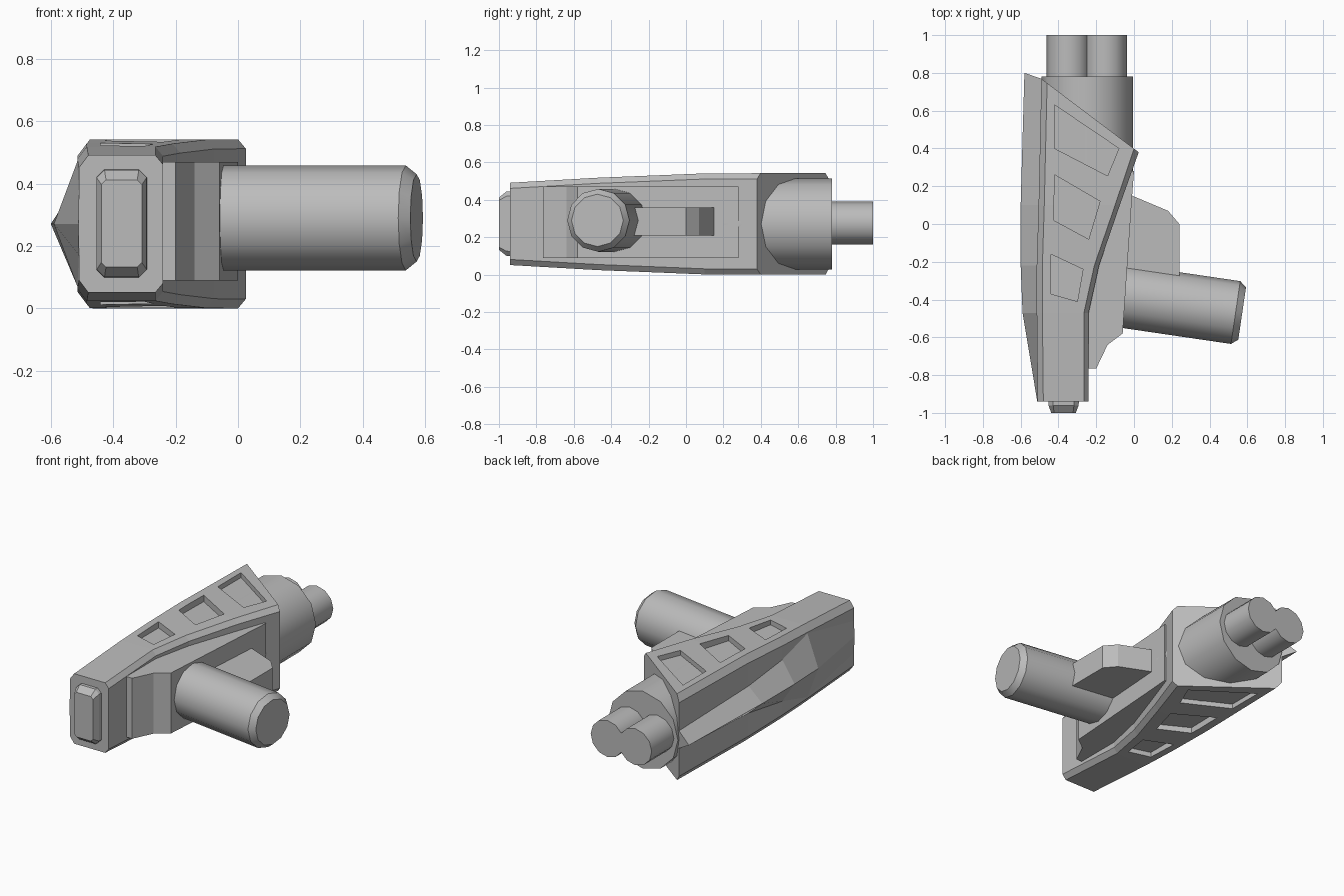
import bpy, bmesh, math
from mathutils import Vector, Matrix

cube = bpy.data.objects.get("Cube")
if cube:
    bpy.data.objects.remove(cube, do_unlink=True)

grey = bpy.data.materials.new("plain_grey")
grey.use_nodes = True
grey.diffuse_color = (0.5, 0.5, 0.5, 1)
bsdf = next(n for n in grey.node_tree.nodes if n.type == 'BSDF_PRINCIPLED')
bsdf.inputs["Base Color"].default_value = (0.5, 0.5, 0.5, 1)
MID = 0.271  # height of the symmetry plane


def loft(name, rings, smooth=None):
    """Skin a row of equal closed rings and cap both ends."""
    bm = bmesh.new()
    rows = [[bm.verts.new(p) for p in ring] for ring in rings]
    n = len(rows[0])
    for a, b in zip(rows, rows[1:]):
        for i in range(n):
            j = (i + 1) % n
            bm.faces.new((a[i], a[j], b[j], b[i]))
    bm.faces.new(rows[0])
    bm.faces.new(rows[-1])
    bmesh.ops.recalc_face_normals(bm, faces=bm.faces)
    mesh = bpy.data.meshes.new(name)
    bm.to_mesh(mesh)
    bm.free()
    mesh.materials.append(grey)
    obj = bpy.data.objects.new(name, mesh)
    bpy.context.collection.objects.link(obj)
    if smooth:
        bpy.ops.object.select_all(action='DESELECT')
        obj.select_set(True)
        bpy.context.view_layer.objects.active = obj
        bpy.ops.object.shade_smooth_by_angle(angle=math.radians(smooth))
    return obj


def prism(name, outline, z0, z1):
    return loft(name, [[(x, y, z) for x, y in outline] for z in (z0, z1)])


def tube(name, start, direction, profile, sides=12):
    """Turned solid: profile is (distance along axis, radius)."""
    d = Vector(direction).normalized()
    side = d.cross(Vector((0, 0, 1)))
    rings = []
    for t, r in profile:
        angles = [2 * math.pi * i / sides for i in range(sides)]
        rings.append([Vector(start) + d * t + side * r * math.sin(a)
                      + Vector((0, 0, r * math.cos(a))) for a in angles])
    return loft(name, rings, smooth=35)


# Body: symmetric sections with a keel along the -x side
def section(y, half, ridge, foot, foot_z, right, slanted=False):
    upper = [(foot, foot_z), (foot, half - 0.04), (foot + 0.03, half),
             (right - 0.025, half), (right, half - 0.03)]
    pts = [(ridge, 0)] + upper + [(x, -z) for x, z in reversed(upper)]
    return [(x, min(0.8, 0.38 + 0.755 * (0.025 - x)) if slanted else y, MID + z)
            for x, z in pts]


body = loft("body", [
    section(-0.94, 0.22, -0.512, -0.51, 0.1, -0.24),
    section(-0.47, 0.247, -0.59, -0.515, 0.2, -0.24),
    section(-0.22, 0.257, -0.6, -0.515, 0.13, -0.185),
    section(0.1, 0.27, -0.6, -0.505, 0.085, -0.075),
    section(0, 0.271, -0.58, -0.49, 0.055, 0.025, slanted=True),
])

# Sunken panels on the top and underside
panels = [
    (0.24, [(-0.42, 0.63), (-0.42, 0.40), (-0.14, 0.255), (-0.08, 0.40)]),
    (0.23, [(-0.42, 0.26), (-0.425, 0.02), (-0.24, -0.08), (-0.18, 0.12)]),
    (0.22, [(-0.44, -0.16), (-0.44, -0.37), (-0.30, -0.41), (-0.27, -0.24)]),
]
for floor, outline in panels:
    for s in (1, -1):
        cutter = prism("panel_cutter", outline, MID + s * floor, MID + s * 0.4)
        mod = body.modifiers.new("panel", 'BOOLEAN')
        mod.operation, mod.solver, mod.object = 'DIFFERENCE', 'EXACT', cutter
        bpy.context.view_layer.objects.active = body
        bpy.ops.object.modifier_apply(modifier=mod.name)
        bpy.data.objects.remove(cutter, do_unlink=True)

# Side block between the upper and lower edges of the body
prism("side_block", [(-0.35, -0.765), (-0.2, -0.765), (-0.14, -0.64), (-0.06, -0.58),
                     (-0.01, 0.15), (0, 0.28), (-0.35, 0.28)], 0.09, 0.47)

# Fin behind the arm
prism("side_fin", [(-0.1, -0.35), (0.24, -0.35), (0.24, 0), (0.18, 0.07),
                   (-0.01, 0.15), (-0.1, 0.15)], 0.21, 0.36)

# Angled arm with a chamfered end
tube("side_arm", (-0.12, -0.372, 0.29), (1, -0.147, 0),
     [(0, 0.168), (0.665, 0.168), (0.7, 0.14)])

# Rear housing and twin barrels
tube("barrel_housing", (-0.247, 0.2, MID), (0, 1, 0), [(0, 0.243), (0.58, 0.243)])
for name, x in (("left_barrel", -0.153), ("right_barrel", -0.347)):
    tube(name, (x, 0.7, 0.275), (0, 1, 0), [(0, 0.115), (0.3, 0.115)])


# Raised plate on the front face
def plate_ring(y, half_x, half_z, cut):
    corners = [(half_x, half_z - cut), (half_x - cut, half_z)]
    quarter = corners + [(-x, z) for x, z in reversed(corners)]
    pts = quarter + [(-x, -z) for x, z in quarter]
    return [(-0.373 + x, y, 0.272 + z) for x, z in pts]


loft("front_plate", [plate_ring(-0.92, 0.082, 0.173, 0.025),
                     plate_ring(-0.96, 0.08, 0.172, 0.025),
                     plate_ring(-1.0, 0.065, 0.14, 0.015)])
